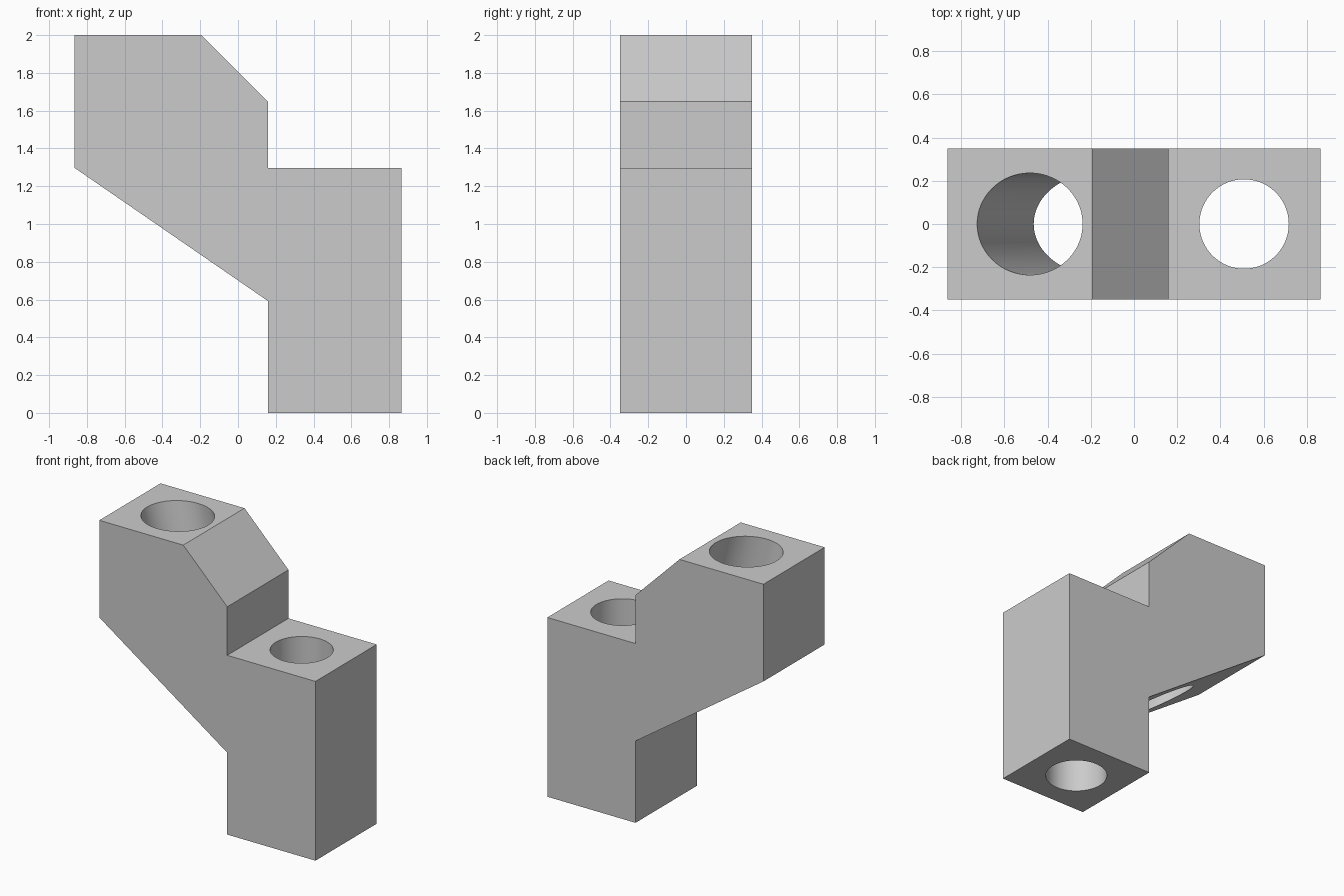
import bpy
import bmesh
import math
from mathutils import Vector

default = bpy.data.objects.get("Cube")
if default:
    bpy.data.objects.remove(default, do_unlink=True)

HALF_DEPTH = 0.35

# Single grey material
grey = bpy.data.materials.new("plain grey")
grey.use_nodes = True
colour = (0.6, 0.6, 0.6, 1)
grey.diffuse_color = colour
grey.node_tree.nodes["Principled BSDF"].inputs["Base Color"].default_value = colour


def extrude_profile(name, points):
    """Extrude an x-z outline along y."""
    bm = bmesh.new()
    face = bm.faces.new([bm.verts.new((x, -HALF_DEPTH, z)) for x, z in points])
    result = bmesh.ops.extrude_face_region(bm, geom=[face])
    moved = [v for v in result["geom"] if isinstance(v, bmesh.types.BMVert)]
    bmesh.ops.translate(bm, verts=moved, vec=(0, 2 * HALF_DEPTH, 0))
    bmesh.ops.recalc_face_normals(bm, faces=bm.faces)
    mesh = bpy.data.meshes.new(name)
    bm.to_mesh(mesh)
    bm.free()
    obj = bpy.data.objects.new(name, mesh)
    bpy.context.collection.objects.link(obj)
    mesh.materials.append(grey)
    return obj


def bore(body, name, start, end, radius):
    """Cut a round hole between two points."""
    start, end = Vector(start), Vector(end)
    axis = end - start
    bpy.ops.mesh.primitive_cylinder_add(
        vertices=96, radius=radius, depth=axis.length, location=(start + end) / 2,
        rotation=axis.to_track_quat("Z", "Y").to_euler())
    cutter = bpy.context.object
    cutter.name = name
    cutter.hide_render = True
    cutter.data.materials.append(grey)
    cut = body.modifiers.new(name, "BOOLEAN")
    cut.operation = "DIFFERENCE"
    cut.solver = "EXACT"
    cut.object = cutter
    bpy.context.view_layer.objects.active = body
    bpy.ops.object.modifier_apply(modifier=cut.name)
    bpy.data.objects.remove(cutter, do_unlink=True)


# Stepped block: upright leg with an overhanging, chamfered upper arm
block = extrude_profile("stepped_block", [
    (-0.865, 2), (-0.193, 2), (0.159, 1.648), (0.159, 1.297), (0.865, 1.297),
    (0.865, 0), (0.159, 0), (0.159, 0.592), (-0.865, 1.297)])

# Vertical hole through the leg
bore(block, "leg_hole", (0.51, 0, 1.5), (0.51, 0, -0.2), 0.207)

# Tilted hole through the arm, stopping short of the leg
tilt = math.radians(15)
direction = Vector((math.sin(tilt), 0, -math.cos(tilt)))
mouth = Vector((-0.4825, 0, 2))
bore(block, "arm_hole", mouth - direction * 0.3, mouth + direction * 1.56, 0.236)

# Smooth bores, crisp block edges
bpy.ops.object.select_all(action="DESELECT")
block.select_set(True)
bpy.context.view_layer.objects.active = block
bpy.ops.object.shade_smooth_by_angle(angle=math.radians(25))
